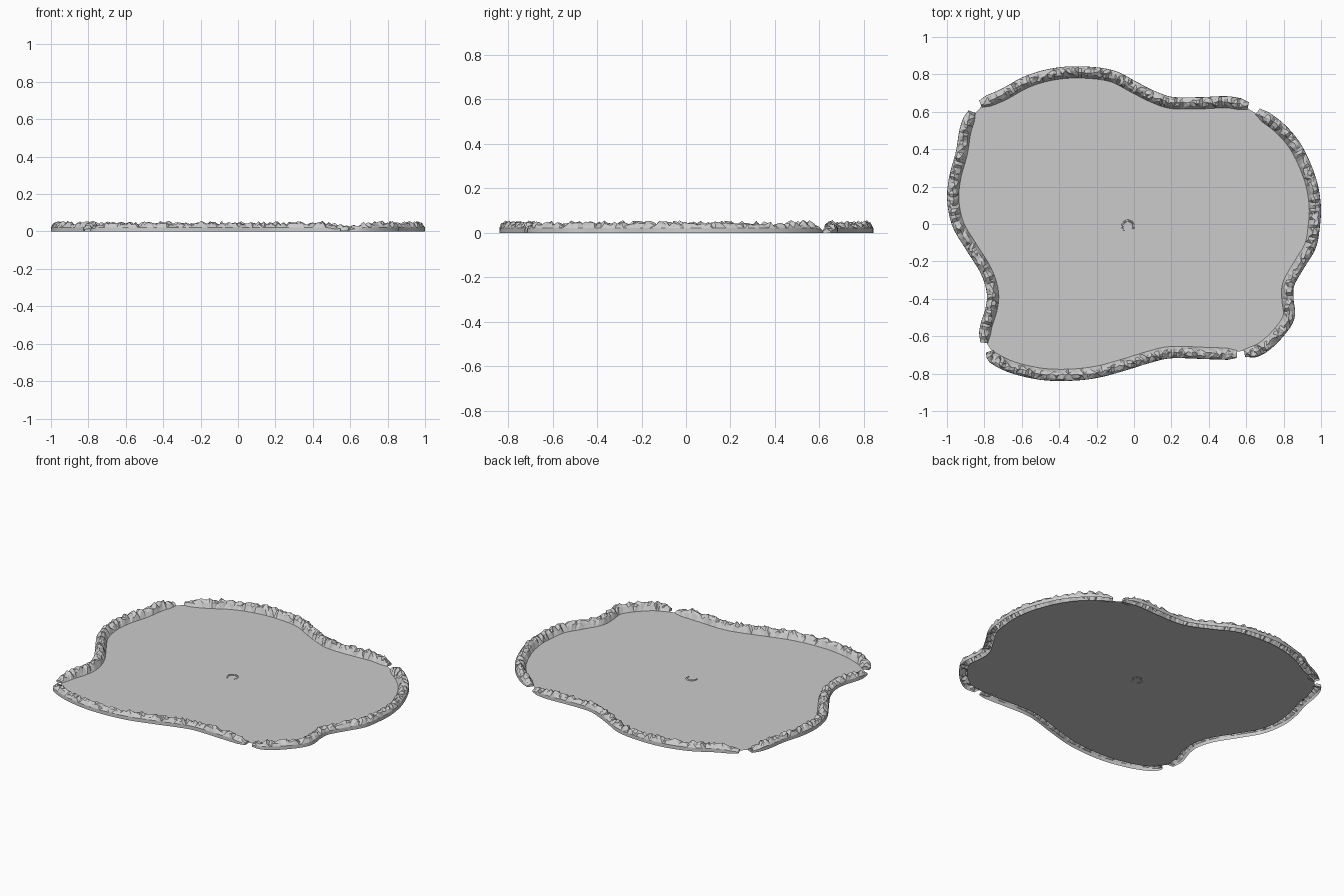
import bpy, bmesh, math, random
from mathutils import Vector

if "Cube" in bpy.data.objects:
    bpy.data.objects.remove(bpy.data.objects["Cube"])

random.seed(7)

# Centrelines of the four bank pieces, clockwise from the top left
BANKS = {
    "back_bank": [(-.82, .64), (-.70, .69), (-.57, .76), (-.43, .80), (-.28, .81), (-.12, .79),
                  (0, .73), (.1, .68), (.2, .647), (.35, .645), (.5, .65), (.61, .63)],
    "right_bank": [(.66, .60), (.78, .51), (.87, .40), (.94, .24), (.966, .1), (.96, -.02),
                   (.94, -.12), (.88, -.22), (.825, -.32), (.82, -.4), (.825, -.5),
                   (.755, -.6), (.67, -.67), (.59, -.69)],
    "front_bank": [(.55, -.695), (.4, -.69), (.2, -.685), (.08, -.71), (-.05, -.75), (-.2, -.79),
                   (-.35, -.806), (-.5, -.80), (-.65, -.765), (-.75, -.715), (-.77, -.68)],
    "left_bank": [(-.80, -.635), (-.79, -.55), (-.76, -.45), (-.755, -.36), (-.79, -.25),
                  (-.87, -.12), (-.94, .0), (-.966, .13), (-.955, .25), (-.92, .38),
                  (-.90, .5), (-.865, .60)],
}
# Bank cross-section: (outward offset, height), open underneath
PROFILE = [(.033, 0), (.032, .022), (.019, .037), (.002, .044), (-.014, .032), (-.03, .004)]


def smooth_path(pts, step=.016):
    """Catmull-Rom curve through the points, sampled at an even-ish step."""
    p = [Vector(q) for q in pts]
    p = [2 * p[0] - p[1]] + p + [2 * p[-1] - p[-2]]
    out = []
    for a, b, c, d in zip(p, p[1:], p[2:], p[3:]):
        n = max(2, round((c - b).length / step))
        for i in range(n):
            t = i / n
            out.append(.5 * (2 * b + (c - a) * t + (2 * a - 5 * b + 4 * c - d) * t * t
                             + (3 * b - a - 3 * c + d) * t ** 3))
    return out + [p[-2]]


def finish(name, bm):
    mesh = bpy.data.meshes.new(name)
    bm.to_mesh(mesh)
    bm.free()
    bpy.context.collection.objects.link(bpy.data.objects.new(name, mesh))


def normals(path):
    res = []
    for i in range(len(path)):
        t = path[min(i + 1, len(path) - 1)] - path[max(i - 1, 0)]
        res.append(Vector((-t.y, t.x)).normalized())   # outward for a clockwise path
    return res


def strip(name, path, profile, rough, base=0):
    """Sweep a profile along the path with jagged rock-like noise."""
    bm = bmesh.new()
    rows = []
    for i, (c, n) in enumerate(zip(path, normals(path))):
        end = min(i, len(path) - 1 - i)
        taper = min(1, .4 + end * .12)
        lump = random.uniform(.82, 1.22)
        row = []
        for k, (off, h) in enumerate(profile):
            top = 1 < k < len(profile) - 1
            o = off * min(1, .65 + end * .12) + (random.uniform(-1, 1) * rough if top else 0)
            z = h * taper * (lump if top else 1)
            z += random.uniform(-1, 1) * rough * taper if top else 0
            p = c + n * o
            row.append(bm.verts.new((p.x, p.y, base + max(z, 0))))
        rows.append(row)
    for r, s in zip(rows, rows[1:]):
        for k in range(len(profile) - 1):
            quad = (r[k], r[k + 1], s[k + 1], s[k])
            if random.random() < .5:
                bm.faces.new(quad[:3])
                bm.faces.new((quad[0], quad[2], quad[3]))
            else:
                bm.faces.new((quad[0], quad[1], quad[3]))
                bm.faces.new(quad[1:])
    for row in (rows[0], rows[-1]):      # closed ends
        bm.faces.new(row)
    bmesh.ops.recalc_face_normals(bm, faces=bm.faces)
    # the shell should face up and out
    if sum(f.normal.z * f.calc_area() for f in bm.faces) < 0:
        bmesh.ops.reverse_faces(bm, faces=bm.faces)
    finish(name, bm)


# Rocky banks
outline = []
for name, pts in BANKS.items():
    path = smooth_path(pts)
    strip(name, path, PROFILE, .0065)
    outline += [c - n * .012 for c, n in zip(path, normals(path))][::2]

# Flat water surface reaching under the banks
bm = bmesh.new()
bm.faces.new([bm.verts.new((p.x, p.y, .004)) for p in reversed(outline)])
bmesh.ops.triangulate(bm, faces=bm.faces)
finish("water_surface", bm)

# Tiny broken ring in the middle
ring = [Vector((-.032 + .03 * math.cos(a), -.012 + .03 * math.sin(a)))
        for a in (math.radians(235 - i * 15) for i in range(20))]
strip("centre_ring", ring, [(.006, 0), (.004, .006), (0, .008), (-.004, .006), (-.006, 0)], .001, .002)
